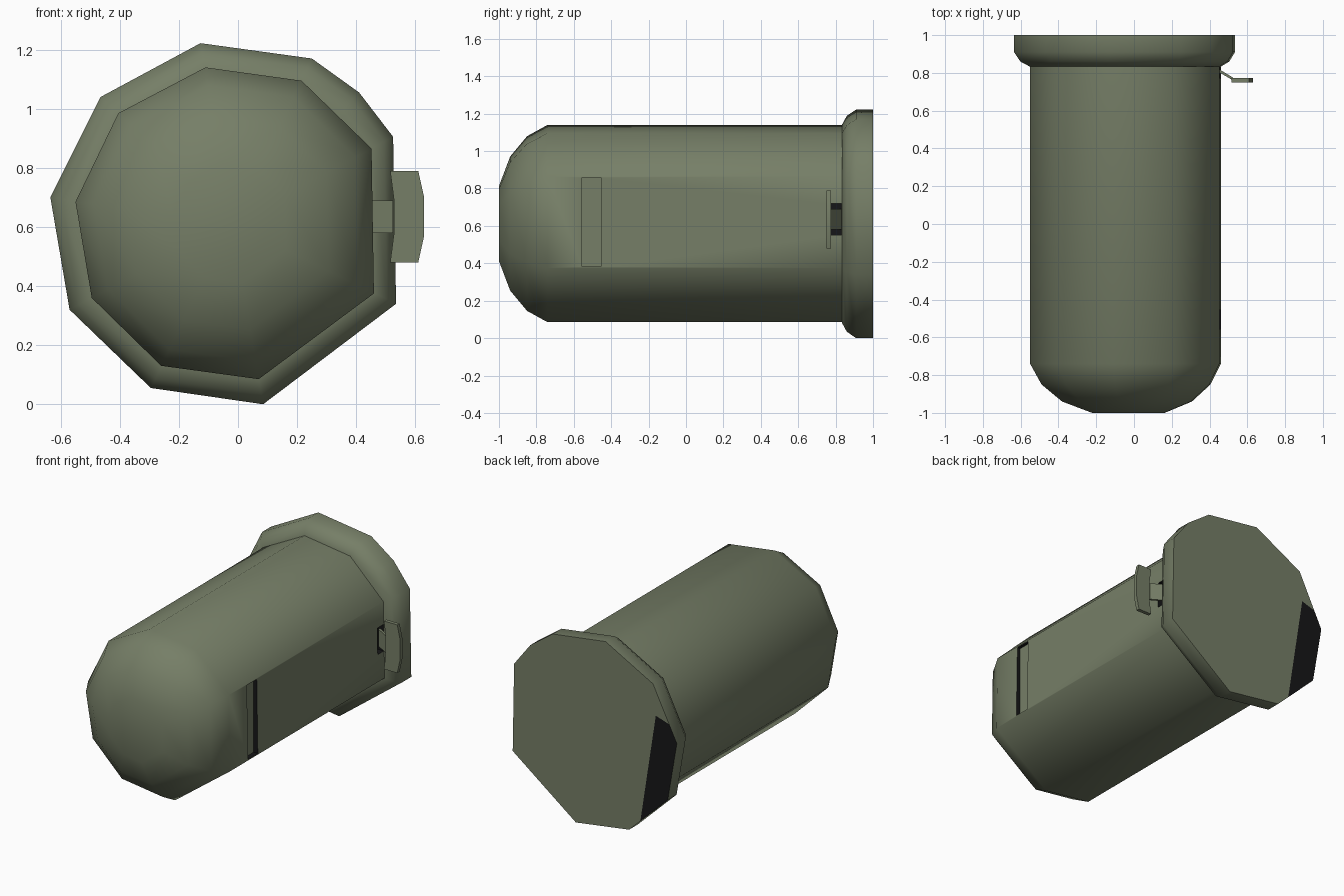
import bpy, bmesh, math

if "Cube" in bpy.data.objects:
    bpy.data.objects.remove(bpy.data.objects["Cube"])

CX, CZ = -0.02, 0.612


def material(name, rgb):
    m = bpy.data.materials.new(name)
    m.diffuse_color = (*rgb, 1)
    m.use_nodes = True
    m.node_tree.nodes["Principled BSDF"].inputs["Base Color"].default_value = m.diffuse_color
    return m


GREEN = material("olive green", (0.18, 0.21, 0.135))
DARK = material("near black", (0.008, 0.008, 0.009))


def finish(bm, name):
    bmesh.ops.recalc_face_normals(bm, faces=bm.faces[:])
    me = bpy.data.meshes.new(name)
    bm.to_mesh(me)
    bm.free()
    me.materials.append(GREEN)
    me.materials.append(DARK)
    ob = bpy.data.objects.new(name, me)
    bpy.context.collection.objects.link(ob)
    return ob


def smooth(ob, degrees):
    bpy.ops.object.select_all(action='DESELECT')
    ob.select_set(True)
    bpy.context.view_layer.objects.active = ob
    bpy.ops.object.shade_smooth_by_angle(angle=math.radians(degrees))


def loft(bm, outline, profile):
    """Scale an xz outline about the axis at each (y, scale) and bridge the rings."""
    rings = [[bm.verts.new((CX + (x - CX) * s, y, CZ + (z - CZ) * s)) for x, z in outline]
             for y, s in profile]
    n = len(outline)
    for a, b in zip(rings, rings[1:]):
        for i in range(n):
            j = (i + 1) % n
            bm.faces.new((a[i], a[j], b[j], b[i]))
    bm.faces.new(rings[0])
    return rings


def prism(bm, points, offset):
    """Extrude a planar polygon by an offset vector."""
    f = bm.faces.new([bm.verts.new(p) for p in points])
    ext = bmesh.ops.extrude_face_region(bm, geom=[f], use_keep_orig=True)
    bmesh.ops.translate(bm, vec=offset,
                        verts=[v for v in ext['geom'] if isinstance(v, bmesh.types.BMVert)])


# Body: faceted tube with a rounded front end
body_outline = [(-0.11, 1.14), (0.215, 1.095), (0.452, 0.865), (0.46, 0.375), (0.07, 0.085),
                (-0.26, 0.13), (-0.495, 0.36), (-0.55, 0.685), (-0.405, 0.985)]
bm = bmesh.new()
rings = loft(bm, body_outline, [(-1, 0.38), (-0.94, 0.68), (-0.85, 0.885), (-0.74, 1), (0.85, 1)])
bm.faces.new(rings[-1])
body = finish(bm, "body")

# Recesses in the right side: dark walls, green floor in the long slot
for name, y0, y1, z0, z1, depth, floor in (("slot_cutter", -0.555, -0.455, 0.382, 0.858, 0.025, 0),
                                           ("clip_hole_cutter", 0.77, 0.832, 0.55, 0.72, 0.04, 1)):
    bm = bmesh.new()
    x0 = 0.455 - depth
    prism(bm, [(x0, y0, z0), (x0, y1, z0), (x0, y1, z1), (x0, y0, z1)], (depth + 0.05, 0, 0))
    for f in bm.faces:
        f.material_index = floor if f.calc_center_median().x < x0 + 0.001 else 1
    cutter = finish(bm, name)
    cutter.hide_render = True
    mod = body.modifiers.new(name, 'BOOLEAN')
    mod.operation = 'DIFFERENCE'
    mod.solver = 'EXACT'
    mod.object = cutter
    bpy.context.view_layer.objects.active = body
    bpy.ops.object.modifier_apply(modifier=name)
    bpy.data.objects.remove(cutter)
smooth(body, 60)

# Lid: wider rim with a bevelled front edge and a dark panel on the back
lid_outline = [(-0.127, 1.222), (0.25, 1.17), (0.41, 1.055), (0.525, 0.905), (0.535, 0.34),
               (0.085, 0.0), (-0.295, 0.055), (-0.57, 0.32), (-0.635, 0.70), (-0.465, 1.04)]
bm = bmesh.new()
rings = loft(bm, lid_outline, [(0.835, 0.87), (0.86, 0.945), (0.91, 1), (1, 1)])
r = rings[-1]
low, mid, high = [bm.verts.new((x, 1, z)) for x, z in
                  ((-0.375, 0.132), (-0.485, 0.84), (-0.58, 0.81))]
bm.faces.new(r[:7] + [low, mid, high, r[9]])
panel = bm.faces.new([low, r[7], r[8], high, mid])
panel.material_index = 1
smooth(finish(bm, "lid"), 60)

# Clip: slanted neck coming out of its hole, ending in a flat finger plate
bm = bmesh.new()
prism(bm, [(0.43, 0.815, 0.58), (0.525, 0.76, 0.58), (0.525, 0.775, 0.58), (0.43, 0.832, 0.58)],
      (0, 0, 0.11))
neck = finish(bm, "clip_neck")
bm = bmesh.new()
prism(bm, [(x, 0.75, z) for x, z in
           ((0.515, 0.79), (0.61, 0.79), (0.63, 0.70), (0.63, 0.57), (0.61, 0.48), (0.515, 0.48),
            (0.528, 0.58), (0.528, 0.69))], (0, 0.024, 0))
plate = finish(bm, "clip_plate")
smooth(neck, 30)
smooth(plate, 30)
